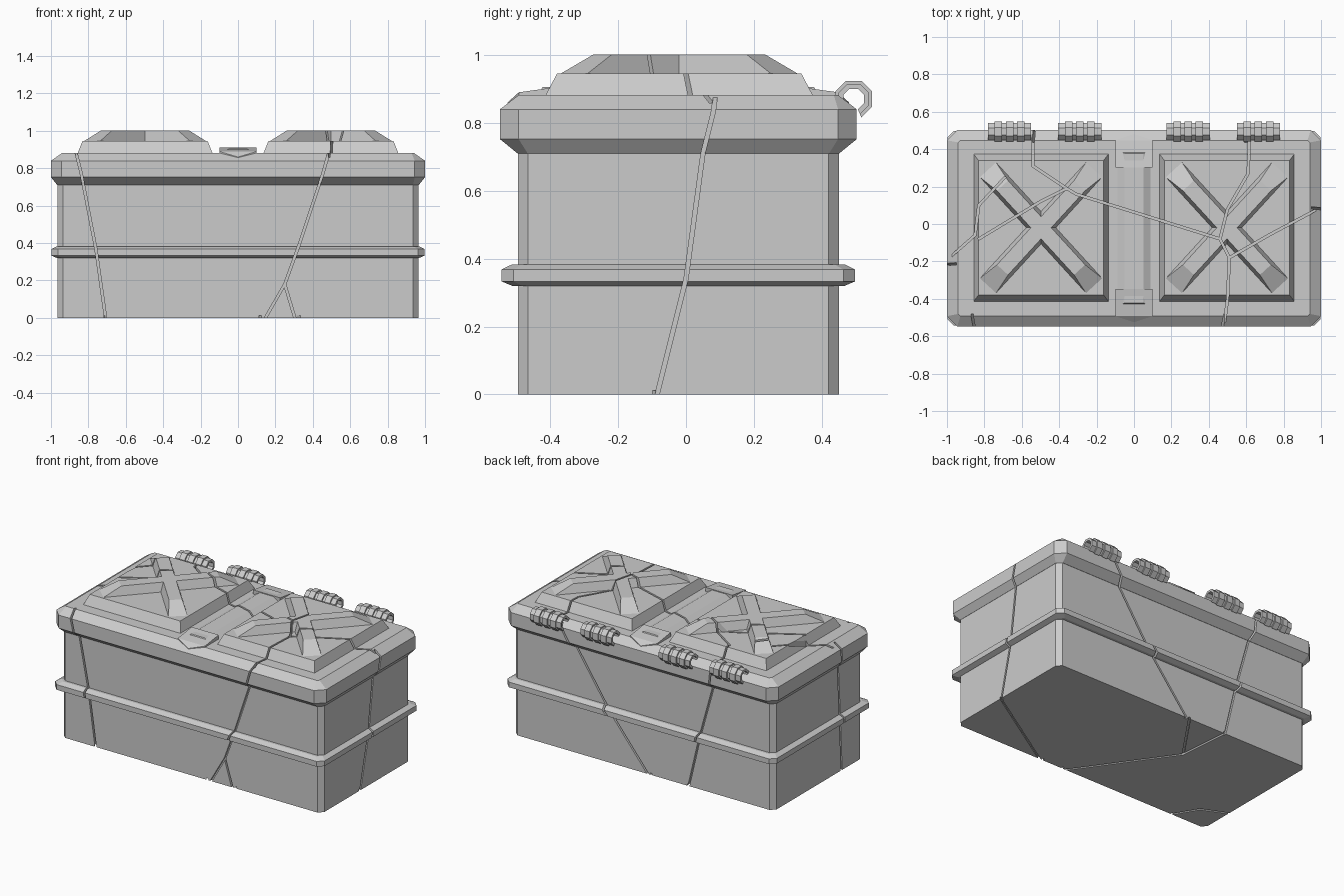
import bpy, bmesh, math
from mathutils import Matrix, Vector

if "Cube" in bpy.data.objects:
    bpy.data.objects.remove(bpy.data.objects["Cube"])

CY = -0.0225  # centre line of the box in y


def finish(bm, name):
    bmesh.ops.recalc_face_normals(bm, faces=bm.faces)
    me = bpy.data.meshes.new(name)
    bm.to_mesh(me)
    bm.free()
    ob = bpy.data.objects.new(name, me)
    bpy.context.collection.objects.link(ob)
    return ob


def loft(bm, rings, mat):
    """Stack of rectangles (half_x, half_y, corner_chamfer, z) skinned into a solid."""
    loops = []
    for hx, hy, c, z in rings:
        pts = []
        for sx, sy in ((1, -1), (1, 1), (-1, 1), (-1, -1)):
            a, b = (sx * (hx - c), sy * hy), (sx * hx, sy * (hy - c))
            pts += ([a, b] if sx * sy < 0 else [b, a]) if c else [(sx * hx, sy * hy)]
        loops.append([bm.verts.new(mat @ Vector((x, y, z))) for x, y in pts])
    n = len(loops[0])
    for a, b in zip(loops, loops[1:]):
        for i in range(n):
            bm.faces.new((a[i], a[(i + 1) % n], b[(i + 1) % n], b[i]))
    bm.faces.new(loops[0][::-1])
    bm.faces.new(loops[-1])


def block(name, rings, x=0, y=CY):
    bm = bmesh.new()
    loft(bm, rings, Matrix.Translation((x, y, 0)))
    return finish(bm, name)


parts = []
# box body, belt and lid
parts.append(block("box_body", [(.965, .4725, .03, 0), (.965, .4725, .03, .73)]))
parts.append(block("belt", [(.967, .49, .03, .32), (.998, .521, .035, .333),
                            (.998, .521, .035, .368), (.967, .49, .03, .383)]))
parts.append(block("lid", [(.966, .474, .03, .71), (1, .5255, .055, .752),
                           (1, .5255, .055, .84), (.94, .47, .012, .882)]))

# raised lid panels with crossed ribs
A = math.atan2(.71, .65)
for side, sx in (("left", -1), ("right", 1)):
    cx = sx * .497
    parts.append(block(side + "_panel", [(.3625, .397, 0, .875), (.335, .36, 0, .945)], cx, -.02))
    bm = bmesh.new()
    for a in (A, -A):
        m = Matrix.Translation((cx, -.02, 0)) @ Matrix.Rotation(a, 4, 'Z')
        loft(bm, [(.43, .06, 0, .94), (.305, .04, 0, 1.002)], m)
    parts.append(finish(bm, side + "_cross_ribs"))

# centre spine with ramped, pointed end caps
parts.append(block("centre_spine", [(.1, .42, 0, .875), (.05, .40, 0, .905)]))
for nm, s in (("front", -1), ("back", 1)):
    bm = bmesh.new()
    outline = [(-.1, .325, .91), (.1, .325, .91), (.1, .47, .89), (0, .503, .86), (-.1, .47, .89)]
    for drop in (0, .05):
        for x, y, z in outline:
            bm.verts.new((x, CY + s * y, z - drop))
    bmesh.ops.convex_hull(bm, input=bm.verts)
    bmesh.ops.dissolve_limit(bm, angle_limit=.02, verts=bm.verts, edges=bm.edges)
    finish(bm, nm + "_spine_cap")


# hinges: open octagonal curls with raised bands
def curl(bm, x0, x1, ro, ri):
    angs = [math.radians(22.5 + 45 * k) for k in range(-2, 5)]
    k = 1 / math.cos(math.pi / 8)
    rows = []
    for a in angs:
        rows.append([bm.verts.new((x, .494 + r * k * math.cos(a), .87 + r * k * math.sin(a)))
                     for x, r in ((x0, ro), (x1, ro), (x1, ri), (x0, ri))])
    for a, b in zip(rows, rows[1:]):
        for i in range(4):
            bm.faces.new((a[i], a[(i + 1) % 4], b[(i + 1) % 4], b[i]))
    bm.faces.new(rows[0])
    bm.faces.new(rows[-1])


for i, cx in enumerate((-.665, -.29, .29, .665)):
    bm = bmesh.new()
    curl(bm, cx - .115, cx + .115, .045, .03)
    for o in (-.06, 0, .06):
        curl(bm, cx + o - .02, cx + o + .02, .054, .035)
    finish(bm, "hinge_%d" % (i + 1))

# thin crack cutters: polyline on a plane, extruded along one axis
cut = bmesh.new()


def crack(axis, lo, hi, pts, w=.006):
    for p, q in zip(pts, pts[1:]):
        p, q = Vector(p), Vector(q)
        d = (q - p).normalized()
        n = Vector((-d.y, d.x)) * w
        p, q = p - d * w * .5, q + d * w * .5
        vs = []
        for h in (lo, hi):
            for c in (p - n, q - n, q + n, p + n):
                co = [c.x, c.y]
                co.insert(axis, h)
                vs.append(cut.verts.new(co))
        for f in ((0, 1, 2, 3), (4, 5, 6, 7), (0, 1, 5, 4), (1, 2, 6, 5), (2, 3, 7, 6), (3, 0, 4, 7)):
            cut.faces.new([vs[j] for j in f])


# lid cracks
T = (2, .858, 1.1)
crack(*T, [(-.83, -.08), (-.5, .12), (-.36, .19), (-.31, .16), (.46, -.08), (.51, -.18), (.5, -.4), (.48, -.56)])
crack(*T, [(.51, -.18), (.72, -.06), (1.02, .1)])
crack(*T, [(.46, -.08), (.5, .08), (.61, .27), (.62, .52)])
crack(*T, [(-.36, .19), (-.54, .31), (-.54, .52)])
crack(*T, [(-1.02, -.21), (-.85, -.06), (-.83, .1), (-.69, .25)])
# front cracks
F = (1, -.6, -.48)
crack(*F, [(-.87, .9), (-.84, .78), (-.76, .37), (-.705, -.02)])
crack(*F, [(.49, .9), (.45, .76), (.33, .4), (.25, .18), (.135, -.02)])
crack(*F, [(.25, .18), (.31, -.02)])
# back cracks
B = (1, .435, .6)
crack(*B, [(-.54, .9), (-.52, .72), (-.42, .36), (-.33, -.02)])
crack(*B, [(.61, .9), (.5, .72), (.26, .36), (-.05, -.02)])
# side cracks
crack(0, .95, 1.1, [(.09, .9), (.08, .83), (.05, .71), (0, .34), (-.09, -.02)])
crack(0, -1.1, -.95, [(-.21, .9), (-.23, .7), (-.25, .36), (-.27, -.02)])
# underside cracks
U = (2, -.05, .012)
crack(*U, [(1, -.07), (.3, -.51)])
crack(*U, [(-.33, .46), (-.3, .1), (.13, -.51)])
crack(*U, [(-.3, .1), (-.05, .46)])
crack(*U, [(-1, -.25), (-.8, -.34), (-.7, -.51)])
cutter = finish(cut, "crack_cutter")
cutter.hide_render = True

# carve the cracks into every part and bake the result
for ob in parts:
    m = ob.modifiers.new("cracks", 'BOOLEAN')
    m.object = cutter
    m.operation = 'DIFFERENCE'
    m.solver = 'EXACT'
    m.use_self = True
bpy.context.view_layer.update()
dg = bpy.context.evaluated_depsgraph_get()
baked = [bpy.data.meshes.new_from_object(ob.evaluated_get(dg)) for ob in parts]
for ob, me in zip(parts, baked):
    ob.modifiers.clear()
    ob.data = me
bpy.data.objects.remove(cutter)
